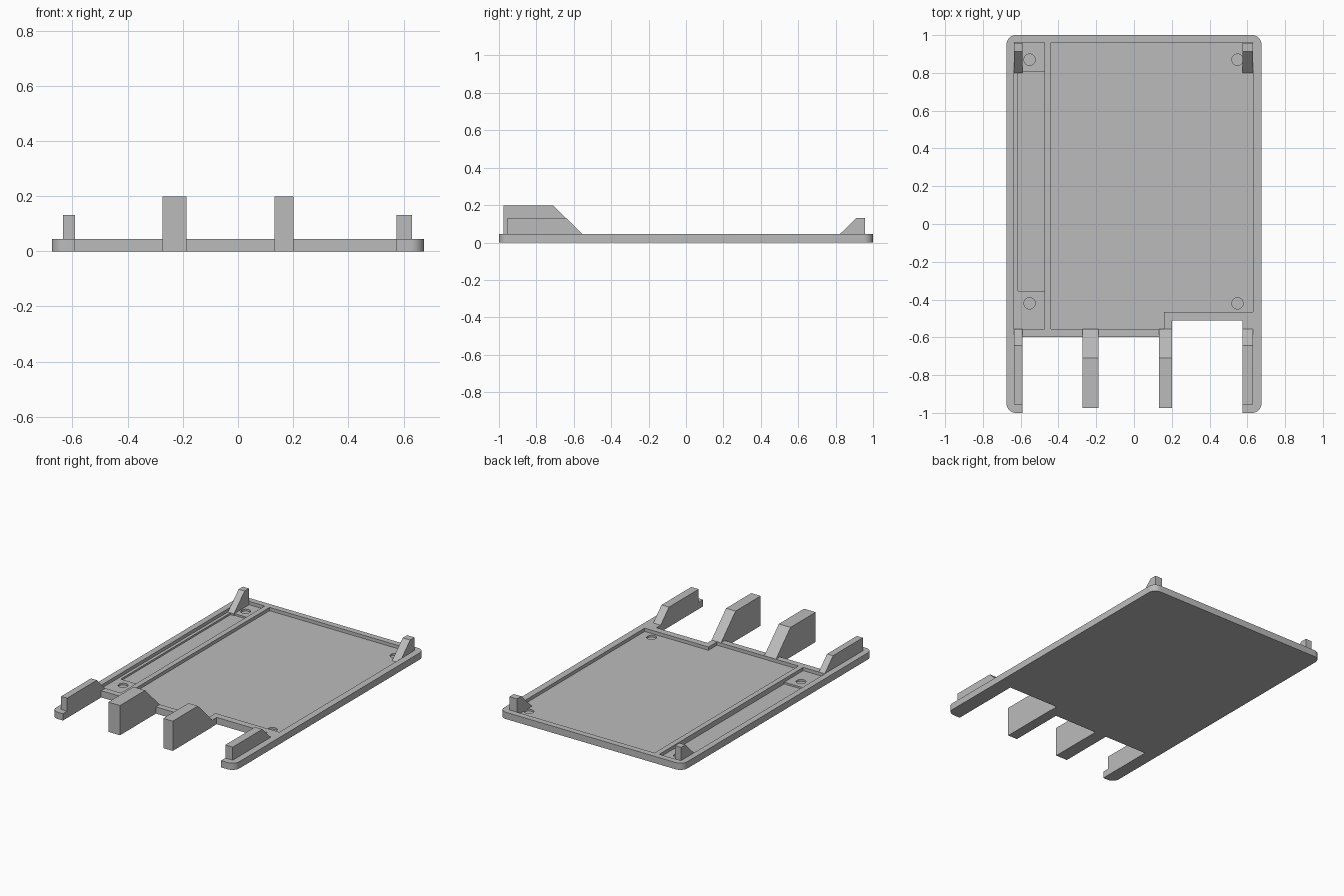
import bpy
import bmesh
import math

cube = bpy.data.objects.get("Cube")
if cube:
    bpy.data.objects.remove(cube, do_unlink=True)

TOP, FLOOR = 0.045, 0.023

grey = bpy.data.materials.new("plain grey")
grey.use_nodes = True
grey.diffuse_color = (0.5, 0.5, 0.5, 1)
grey.node_tree.nodes["Principled BSDF"].inputs["Base Color"].default_value = (0.5, 0.5, 0.5, 1)


def extrude(name, points, direction):
    """Solid made by sweeping a flat outline of 3D points along a direction."""
    bm = bmesh.new()
    face = bm.faces.new([bm.verts.new(p) for p in points])
    swept = bmesh.ops.extrude_face_region(bm, geom=[face])["geom"]
    verts = [v for v in swept if isinstance(v, bmesh.types.BMVert)]
    bmesh.ops.translate(bm, verts=verts, vec=direction)
    bmesh.ops.recalc_face_normals(bm, faces=bm.faces)
    mesh = bpy.data.meshes.new(name)
    bm.to_mesh(mesh)
    bm.free()
    mesh.materials.append(grey)
    obj = bpy.data.objects.new(name, mesh)
    bpy.context.collection.objects.link(obj)
    return obj


def slab(name, outline, z0, z1):
    return extrude(name, [(x, y, z0) for x, y in outline], (0, 0, z1 - z0))


def upright(name, x0, x1, profile):
    return extrude(name, [(x0, y, z) for y, z in profile], (x1 - x0, 0, 0))


def rect(x0, x1, y0, y1):
    return [(x0, y0), (x1, y0), (x1, y1), (x0, y1)]


def arc(cx, cy, r, start, sweep, steps):
    angles = [math.radians(start + sweep * i / steps) for i in range(steps + 1)]
    return [(cx + r * math.cos(a), cy + r * math.sin(a)) for a in angles]


def cut(target, outline, depth):
    cutter = slab("cutter", outline, depth, 0.1)
    cutter.hide_render = True
    mod = target.modifiers.new("cut", 'BOOLEAN')
    mod.operation = 'DIFFERENCE'
    mod.solver = 'EXACT'
    mod.object = cutter
    bpy.context.view_layer.objects.active = target
    bpy.ops.object.modifier_apply(modifier=mod.name)
    bpy.data.objects.remove(cutter, do_unlink=True)


# Base plate with rounded corners, stepped front edge and two side rails
R, W = 0.05, 0.675
outline = arc(W - R, 1 - R, R, 0, 90, 8) + arc(R - W, 1 - R, R, 90, 90, 8)
outline += arc(R - W, R - 1, R, 180, 90, 8)
outline += [(-0.59, -1), (-0.59, -0.597), (0.2, -0.597), (0.2, -0.51), (0.575, -0.51), (0.575, -1)]
outline += arc(W - R, R - 1, R, 270, 90, 8)
plate = slab("base_plate", outline, 0, TOP)

# Wide pocket, side channel and its deeper slot
cut(plate, [(-0.44, -0.555), (0.16, -0.555), (0.16, -0.465), (0.63, -0.465),
            (0.63, 0.96), (-0.44, 0.96)], FLOOR)
cut(plate, rect(-0.635, -0.475, -0.555, 0.96), FLOOR)
cut(plate, rect(-0.615, -0.475, -0.355, 0.805), 0.011)

# Blind round holes
for x in (-0.553, 0.548):
    for y in (-0.42, 0.87):
        cut(plate, arc(x, y, 0.03, 0, 345, 23), 0.011)

bpy.ops.object.select_all(action='DESELECT')
plate.select_set(True)
bpy.context.view_layer.objects.active = plate
bpy.ops.object.shade_smooth_by_angle(angle=math.radians(30))

# Side clips at the back and side guides at the front
rear_clip = [(0.8, 0.008), (0.8, FLOOR), (0.912, 0.132), (0.958, 0.132), (0.958, 0.008)]
guide = [(-0.955, 0.02), (-0.955, 0.132), (-0.642, 0.132), (-0.555, TOP), (-0.555, 0.02)]
for side, x0, x1 in (("right", -0.634, -0.59), ("left", 0.575, 0.63)):
    upright("rear_clip_" + side, x0, x1, rear_clip)
    upright("front_guide_" + side, x0, x1, guide)

# Tall arms reaching out from the front edge
arm = [(-0.975, 0), (-0.975, 0.198), (-0.71, 0.198), (-0.557, TOP), (-0.557, 0)]
upright("front_arm_right", -0.273, -0.187, arm)
upright("front_arm_left", 0.132, 0.202, arm)
